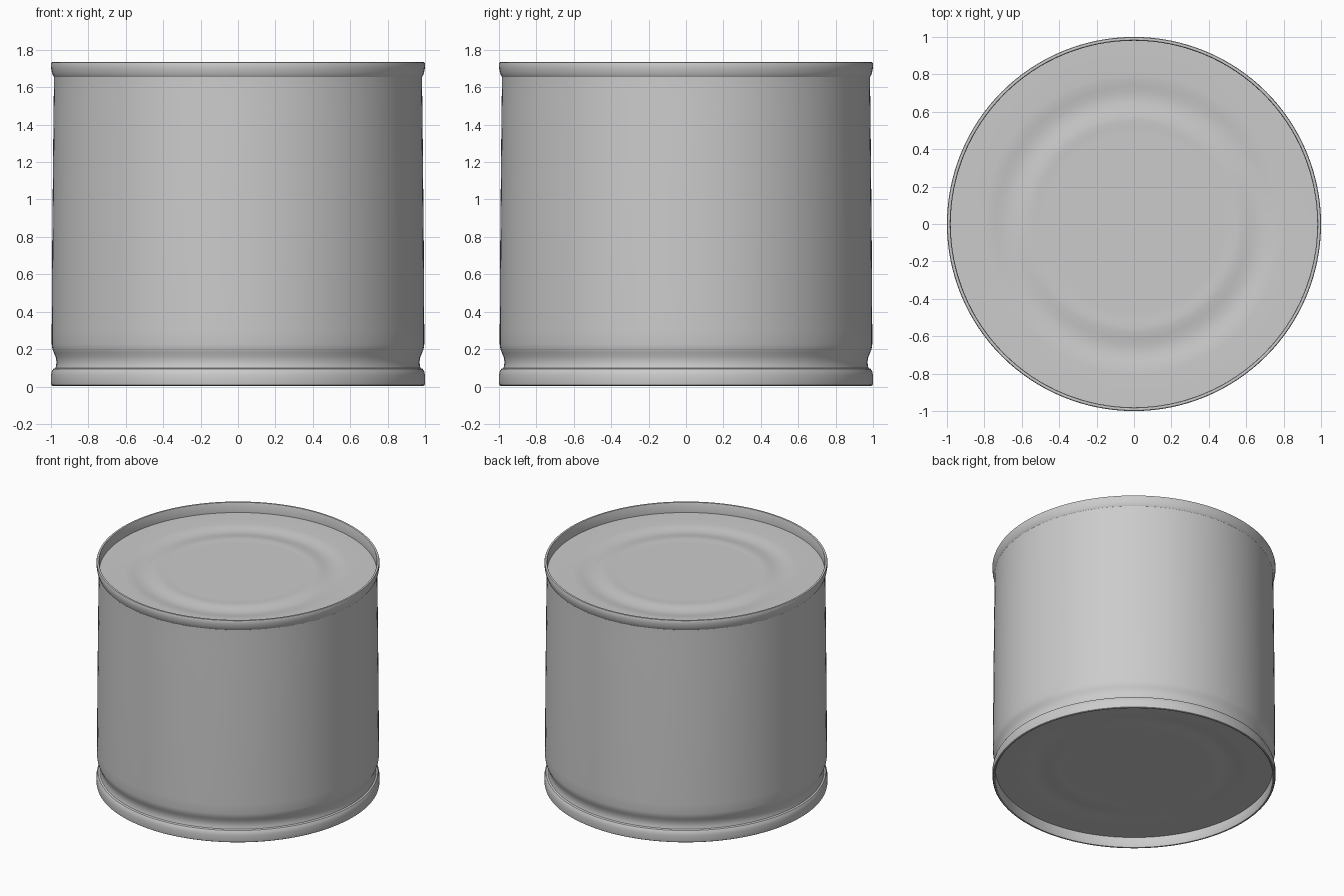
import bpy, bmesh, math

cube = bpy.data.objects.get("Cube")
if cube:
    bpy.data.objects.remove(cube, do_unlink=True)

SEGMENTS = 128

# Plain tin grey used by every part
tin = bpy.data.materials.new("tin grey")
tin.use_nodes = True
tin.diffuse_color = (0.6, 0.6, 0.6, 1)
tin.node_tree.nodes["Principled BSDF"].inputs["Base Color"].default_value = (0.6, 0.6, 0.6, 1)


def lathe(name, profile):
    """Revolve (radius, height) points around z; order them bottom, outside, top."""
    bm = bmesh.new()
    rings = []
    for r, z in profile:
        rings.append([bm.verts.new((r * math.cos(a), r * math.sin(a), z))
                      for a in (2 * math.pi * i / SEGMENTS for i in range(SEGMENTS))])
    for low, high in zip(rings, rings[1:]):
        for i in range(SEGMENTS):
            j = (i + 1) % SEGMENTS
            bm.faces.new((low[i], low[j], high[j], high[i]))
    # Close the centre of a disc
    bmesh.ops.remove_doubles(bm, verts=bm.verts, dist=1e-5)
    mesh = bpy.data.meshes.new(name)
    bm.to_mesh(mesh)
    bm.free()
    mesh.materials.append(tin)
    obj = bpy.data.objects.new(name, mesh)
    bpy.context.collection.objects.link(obj)
    bpy.ops.object.select_all(action="DESELECT")
    obj.select_set(True)
    bpy.context.view_layer.objects.active = obj
    bpy.ops.object.shade_smooth_by_angle(angle=math.radians(35))
    return obj


def lid_profile(z, depth):
    """Disc from rim to centre with a shallow pressed ring, sunk by depth."""
    points = [(0.98, z), (0.80, z)]
    for k in range(1, 8):
        t = k / 8
        points.append((0.80 - 0.25 * t, z - depth * math.sin(math.pi * t) ** 2))
    return points + [(0.55, z), (0.52, z - depth * 0.2), (0.48, z - depth * 0.2), (0, z - depth * 0.2)]


# Recessed base disc, ordered from the centre outward so it faces down
lathe("bottom_lid", lid_profile(0.085, -0.006)[::-1])

# Lower rim: inner skirt, rolled foot and small ledge
lathe("bottom_rim", [(0.98, 0.085), (0.98, 0.012), (0.984, 0.006), (0.992, 0.004),
                     (0.998, 0.008), (1.0, 0.02), (1.0, 0.06), (0.996, 0.08),
                     (0.988, 0.094), (0.976, 0.099)])

# Wall: pressed groove above the foot, then a slightly tapering side
lathe("can_wall", [(0.976, 0.099), (0.972, 0.115), (0.971, 0.135), (0.975, 0.158),
                   (0.984, 0.18), (0.992, 0.2), (0.996, 0.225), (0.996, 0.3),
                   (0.993, 0.8), (0.989, 1.2), (0.986, 1.5), (0.984, 1.62), (0.984, 1.655)])

# Upper rim: flared collar with a thin lip and inner wall
lathe("top_rim", [(0.984, 1.655), (0.989, 1.662), (0.995, 1.68), (0.999, 1.7),
                  (1.0, 1.725), (0.997, 1.733), (0.99, 1.735), (0.983, 1.733),
                  (0.98, 1.726), (0.98, 1.655)])

# Recessed top disc with a pressed ring
lathe("top_lid", lid_profile(1.655, 0.014))
